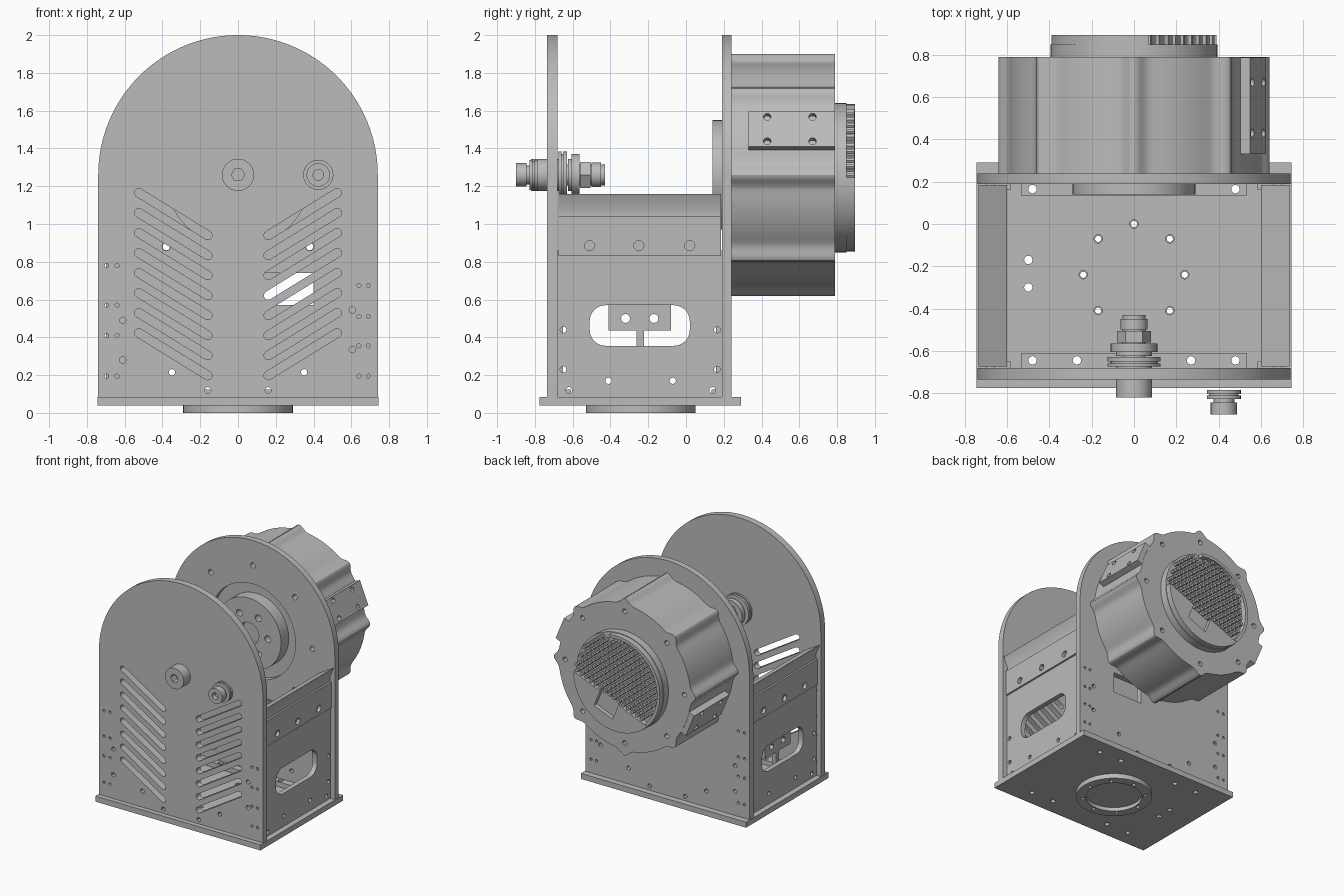
import bpy, bmesh
from math import sin, cos, radians, pi, exp, hypot
from mathutils import Matrix

cube = bpy.data.objects.get("Cube")
if cube:
    bpy.data.objects.remove(cube)

grey = bpy.data.materials.new("machined grey")
grey.use_nodes = True
COLOUR = (0.5, 0.5, 0.5, 1)
grey.diffuse_color = COLOUR
grey.node_tree.nodes["Principled BSDF"].inputs["Base Color"].default_value = COLOUR

AXIS_Z = 1.26     # height of the turning axis
MAP = {"x": lambda u, v, w: (w, u, v),
       "y": lambda u, v, w: (u, w, v),
       "z": lambda u, v, w: (u, v, w)}


def circle(u, v, r, n=32):
    return [(u + r * cos(2 * pi * i / n), v + r * sin(2 * pi * i / n)) for i in range(n)]


def rect(u0, u1, v0, v1):
    return [(u0, v0), (u1, v0), (u1, v1), (u0, v1)]


def arc(u, v, r, a0, a1, n=24):
    return [(u + r * cos(radians(a0 + (a1 - a0) * i / n)),
             v + r * sin(radians(a0 + (a1 - a0) * i / n))) for i in range(n + 1)]


def slot(u0, v0, u1, v1, r):
    """Outline of a round-ended slot between two points."""
    du, dv = u1 - u0, v1 - v0
    n = hypot(du, dv)
    c, s = du / n, dv / n
    local = arc(n, 0, r, -90, 90, 8) + arc(0, 0, r, 90, 270, 8)
    return [(u0 + a * c - b * s, v0 + a * s + b * c) for a, b in local]


def ring(count, r, u=0, v=AXIS_Z):
    return circle(u, v, r, count)


def mesh_of(name, axis, solids):
    """Object made of prisms, each given as (outline, start, end)."""
    bm = bmesh.new()
    for outline, a, b in solids:
        low = [bm.verts.new(MAP[axis](u, v, a)) for u, v in outline]
        high = [bm.verts.new(MAP[axis](u, v, b)) for u, v in outline]
        bm.faces.new(low)
        bm.faces.new(high)
        for i in range(len(low)):
            j = (i + 1) % len(low)
            bm.faces.new((low[i], low[j], high[j], high[i]))
    bmesh.ops.recalc_face_normals(bm, faces=bm.faces)
    me = bpy.data.meshes.new(name)
    bm.to_mesh(me)
    bm.free()
    ob = bpy.data.objects.new(name, me)
    bpy.context.collection.objects.link(ob)
    me.materials.append(grey)
    return ob


def part(name, axis, solids, cuts=(), cut_axis=None, smooth=True):
    ob = mesh_of(name, axis, solids)
    if cuts:
        cutter = mesh_of("cutter", cut_axis or axis, cuts)
        cutter.hide_render = True
        mod = ob.modifiers.new("cut", "BOOLEAN")
        mod.object, mod.operation, mod.solver = cutter, "DIFFERENCE", "EXACT"
        bpy.context.view_layer.update()
        graph = bpy.context.evaluated_depsgraph_get()
        cut_mesh = bpy.data.meshes.new_from_object(ob.evaluated_get(graph))
        ob.modifiers.clear()
        ob.data = cut_mesh
        bpy.data.objects.remove(cutter)
    if smooth:
        bpy.ops.object.select_all(action="DESELECT")
        ob.select_set(True)
        bpy.context.view_layer.objects.active = ob
        bpy.ops.object.shade_smooth_by_angle(angle=radians(30))
    return ob


def through(points, r, a, b):
    return [(circle(u, v, r, 12), a, b) for u, v in points]


# Base plate and turntable ring share a bolt circle
bolts = ring(8, 0.24, 0, -0.24)
foot_holes = [(x, y) for x in (-0.48, -0.27, 0.27, 0.48) for y in (-0.645, 0.165)]
part("base_plate", "z", [(rect(-0.745, 0.745, -0.775, 0.29), 0.04, 0.085)],
     through(bolts + foot_holes + [(-0.5, -0.17), (-0.5, -0.3)], 0.02, -0.1, 0.2))
part("turntable_ring", "z", [(circle(0, -0.24, 0.29, 64), 0, 0.04)],
     [(circle(0, -0.24, 0.215, 48), -0.1, 0.03)] + through(bolts, 0.015, -0.1, 0.2))

# Arched end plates
arch = [(-0.74, 0.085), (0.74, 0.085)] + arc(0, AXIS_Z, 0.74, 0, 180, 64)
small = ([(x, z) for x in (-0.695, -0.64) for z in (0.195, 0.41, 0.57, 0.78)]
         + [(x, z) for x in (0.64, 0.69) for z in (0.195, 0.355, 0.51, 0.675)])
medium = [(-0.61, 0.28), (-0.61, 0.49), (0.605, 0.335), (0.605, 0.545),
          (-0.35, 0.215), (0.35, 0.215), (-0.16, 0.12), (0.16, 0.12)]


def fasteners(a, b):
    return through(small, 0.011, a, b) + through(medium, 0.017, a, b)


vents = [(slot(s * 0.525, 1.165 - 0.106 * k, s * 0.16, 0.94 - 0.106 * k, 0.023), -1, -0.5)
         for s in (-1, 1) for k in range(8)]
part("front_plate", "y", [(arch, -0.735, -0.68)], vents + fasteners(-1, -0.5))
motor_bolts = ring(8, 0.537)
part("rear_plate", "y", [(arch, 0.19, 0.24)],
     [(circle(0, AXIS_Z, 0.385, 64), 0, 0.5), (rect(0.13, 0.4, 0.57, 0.74), 0, 0.5)]
     + fasteners(0, 0.5) + through(motor_bolts, 0.022, 0, 0.5))

# Side walls, mirrored
window = (arc(-0.065, 0.44, 0.085, -90, 0, 8) + arc(-0.065, 0.485, 0.085, 0, 90, 8)
          + arc(-0.425, 0.485, 0.085, 90, 180, 8) + arc(-0.425, 0.44, 0.085, 180, 270, 8))
wall_holes = [(-0.41, 0.17), (-0.07, 0.17), (-0.65, 0.23), (0.165, 0.23),
              (-0.65, 0.44), (0.165, 0.44), (-0.62, 0.12), (0.14, 0.12)]
for s, side in ((1, "left"), (-1, "right")):
    lo, hi = s * 0.5, s * 0.8
    part(side + "_side_wall", "x", [(rect(-0.68, 0.19, 0.085, 0.86), s * 0.66, s * 0.7)],
         [(window, lo, hi)] + through(wall_holes, 0.017, lo, hi))
    # Bolted rail with a flared, sloped top
    rail = [(s * x, z) for x, z in ((0.665, 0.83), (0.715, 0.83), (0.715, 1.04), (0.7, 1.04),
                                    (0.7, 1.08), (0.735, 1.16), (0.6, 1.08), (0.6, 1.04),
                                    (0.665, 1.03))]
    part(side + "_top_rail", "y", [(rail, -0.675, 0.185)],
         through([(-0.51, 0.885), (-0.25, 0.885), (0.02, 0.885)], 0.027, s * 0.69, s * 0.8), "x")
    # Corner angles inside the wall
    part(side + "_corner_angles", "z",
         [(rect(s * 0.585, s * 0.66, y, y + 0.03), 0.085, 0.8) for y in (-0.68, 0.16)],
         smooth=False)

# Bracket behind the right window
part("window_bracket", "x",
     [(rect(-0.41, -0.08, 0.435, 0.57), -0.655, -0.62),
      (rect(-0.262, -0.222, 0.33, 0.435), -0.655, -0.62)],
     through([(-0.32, 0.5), (-0.17, 0.5)], 0.024, -0.8, -0.5))

# Mounting strips along the foot of the end plates
for name, y0, y1 in (("front_foot_strip", -0.68, -0.61), ("rear_foot_strip", 0.135, 0.19)):
    part(name, "z", [(rect(-0.535, 0.535, y0, y1), 0.085, 0.125)],
         through(foot_holes, 0.02, 0.05, 0.2))

# Motor housing with eight rounded ribs
N = 288
housing = []
for i in range(N):
    a = 360 * i / N
    d = (a + 22.5) % 45 - 22.5
    r = 0.595 + 0.045 * exp(-(d / 4.2) ** 2)
    housing.append((r * cos(radians(a)), AXIS_Z + r * sin(radians(a))))
part("motor_housing", "y", [(housing, 0.24, 0.79)], through(motor_bolts, 0.02, 0.2, 0.9))
part("motor_output_flange", "y", [(circle(0, AXIS_Z, 0.29, 64), 0.14, 0.24)],
     through(ring(6, 0.17), 0.028, 0.1, 0.2) + [(circle(0, AXIS_Z, 0.09), 0.1, 0.2)])

# Terminal blocks on opposite flanks of the motor
for angle, name in ((22.5, "upper_terminal_block"), (202.5, "lower_terminal_block")):
    block = part(name, "y", [(rect(0.5, 0.635, -0.1, 0.1), 0.33, 0.788)],
                 through([(y, z) for y in (0.43, 0.67) for z in (-0.07, 0.07)], 0.02, 0.6, 0.7), "x")
    block.matrix_world = (Matrix.Translation((0, 0, AXIS_Z))
                          @ Matrix.Rotation(radians(-angle), 4, "Y"))

# Rear cap: disc, partial rim, cover and cooling pins
CZ = 1.245
part("rear_cap", "y", [(circle(0, CZ, 0.395, 64), 0.79, 0.85)])
part("rear_cap_rim", "y",
     [(arc(0, CZ, 0.39, 80, 225, 32) + arc(0, CZ, 0.365, 225, 80, 32), 0.85, 0.895)])
tilt = radians(22.5)


def tilted(u, v):
    return (u * cos(tilt) - v * sin(tilt), CZ + u * sin(tilt) + v * cos(tilt))


notch = [tilted(*p) for p in rect(-0.08, 0.1, -0.29, -0.1)]
part("rear_cap_cover", "y", [(arc(0, CZ, 0.39, 225, 360, 32), 0.85, 0.895)],
     [(notch, 0.86, 1)])
pins = []
for i in range(-8, 9):
    for j in range(-3, 9):
        u, v = 0.045 * i + 0.0225 * (j % 2), 0.042 * j
        pu, pv = tilted(u, v)
        if hypot(u, v) < (0.375 if pu > 0.1 else 0.35):
            pins.append((circle(pu, pv, 0.015, 6), 0.85, 0.893))
part("cooling_pins", "y", pins, smooth=False)

# Front pivot: socketed head, then stacked turned pieces and hex nuts
part("pivot_head", "y", [(circle(0, AXIS_Z, 0.085, 40), -0.82, -0.67)],
     [(circle(0, AXIS_Z, 0.035, 6), -0.9, -0.76)])
stack = [(0.125, -0.675, -0.66, 40), (0.11, -0.66, -0.65, 40),
         (0.125, -0.65, -0.63, 40), (0.055, -0.63, -0.43, 32), (0.085, -0.625, -0.605, 40),
         (0.11, -0.605, -0.565, 40), (0.08, -0.56, -0.505, 6), (0.065, -0.5, -0.45, 32)]
part("pivot_shaft", "y", [(circle(0, AXIS_Z, r, n), a, b) for r, a, b, n in stack])

# Loose fitting beside the pivot
part("side_fitting_head", "y", [(circle(0.425, AXIS_Z, 0.062), -0.9, -0.845)],
     [(circle(0.425, AXIS_Z, 0.028), -1, -0.86)])
fitting = [(0.05, -0.845, -0.828), (0.08, -0.828, -0.812),
           (0.07, -0.812, -0.803), (0.08, -0.803, -0.785)]
part("side_fitting_collar", "y", [(circle(0.425, AXIS_Z, r), a, b) for r, a, b in fitting])
